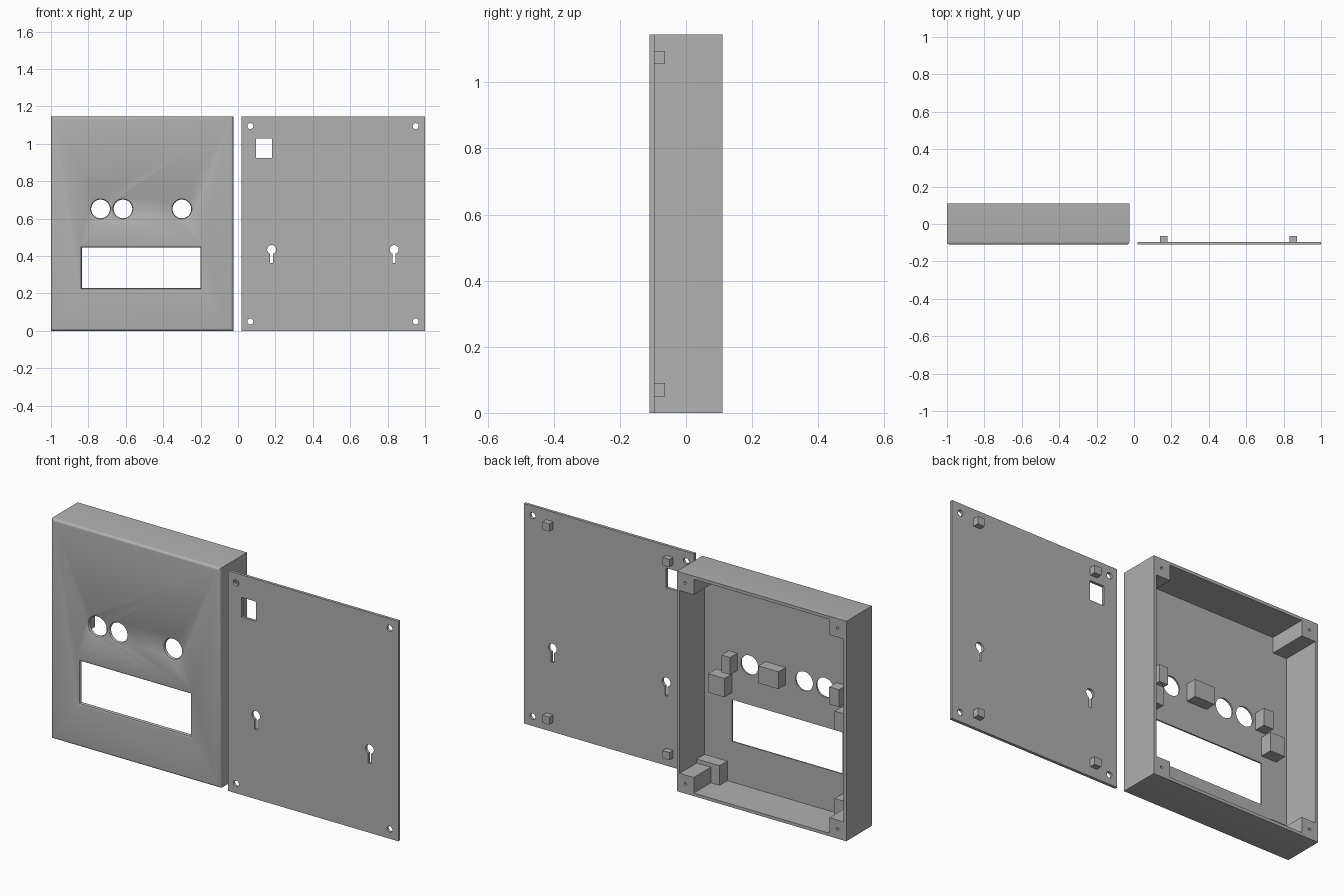
import bpy, bmesh, math

if "Cube" in bpy.data.objects:
    bpy.data.objects.remove(bpy.data.objects["Cube"], do_unlink=True)

grey = bpy.data.materials.new("plain grey")
grey.use_nodes = True
grey.diffuse_color = (0.44, 0.44, 0.44, 1)
grey.node_tree.nodes["Principled BSDF"].inputs["Base Color"].default_value = (0.44, 0.44, 0.44, 1)

FRONT, BACK = -0.11, 0.11
LEFT, RIGHT, TOP = -0.025, -1.0, 1.145
WALL, ROUND = 0.016, 0.014
INNER = FRONT + WALL


def finish(name, bm):
    bmesh.ops.recalc_face_normals(bm, faces=bm.faces)
    mesh = bpy.data.meshes.new(name)
    bm.to_mesh(mesh)
    bm.free()
    ob = bpy.data.objects.new(name, mesh)
    bpy.context.collection.objects.link(ob)
    mesh.materials.append(grey)
    return ob


def box(name, xs, ys, zs, round_front=0):
    bm = bmesh.new()
    bmesh.ops.create_cube(bm, size=1)
    for v in bm.verts:
        for i, (a, b) in enumerate((xs, ys, zs)):
            v.co[i] = max(a, b) if v.co[i] > 0 else min(a, b)
    if round_front:
        edges = [e for e in bm.edges if all(v.co.y < min(ys) + 1e-4 for v in e.verts)]
        bmesh.ops.bevel(bm, geom=edges, offset=round_front, segments=5,
                        profile=0.5, affect='EDGES')
    return finish(name, bm)


def circle(x, z, r, n=40):
    return lambda out: [(x + (r + out) * math.cos(2 * math.pi * i / n),
                         z + (r + out) * math.sin(2 * math.pi * i / n)) for i in range(n)]


def rectangle(x0, x1, z0, z1):
    return lambda o: [(x0 - o, z0 - o), (x1 + o, z0 - o), (x1 + o, z1 + o), (x0 - o, z1 + o)]


def cutter(outline, y0, y1, fillet=0):
    """Prism along y; with a fillet its mouth flares out at the front face."""
    steps = [(y0, 0), (y1, 0)]
    if fillet:
        steps = [(y0 - 0.02, fillet)]
        for i in range(6):
            a = math.pi / 2 * i / 5
            steps.append((y0 + fillet * math.sin(a), fillet * (1 - math.sin(math.acos(1 - math.sin(a))))
                          if i else fillet))
        steps.append((y1, 0))
    bm = bmesh.new()
    rings = [[bm.verts.new((x, y, z)) for x, z in outline(o)] for y, o in steps]
    for a, b in zip(rings, rings[1:]):
        for i in range(len(a)):
            j = (i + 1) % len(a)
            bm.faces.new((a[i], a[j], b[j], b[i]))
    bm.faces.new(rings[0])
    bm.faces.new(rings[-1])
    ob = finish("cutter", bm)
    ob.hide_render = True
    return ob


def cut(target, tool):
    mod = target.modifiers.new("cut", 'BOOLEAN')
    mod.operation, mod.solver, mod.object = 'DIFFERENCE', 'EXACT', tool
    bpy.context.view_layer.objects.active = target
    bpy.ops.object.modifier_apply(modifier=mod.name)
    bpy.data.objects.remove(tool, do_unlink=True)


def smooth(ob):
    bpy.ops.object.select_all(action='DESELECT')
    ob.select_set(True)
    bpy.context.view_layer.objects.active = ob
    bpy.ops.object.shade_smooth_by_angle(angle=math.radians(32))


# Open-backed case with rounded front edges
case = box("case_shell", (RIGHT, LEFT), (FRONT, BACK), (0, TOP), ROUND)
cut(case, cutter(rectangle(RIGHT + WALL, LEFT - WALL, WALL, TOP - WALL), INNER, BACK + 0.05))

# Display window and three button holes
cut(case, cutter(rectangle(-0.835, -0.2, 0.228, 0.445), FRONT, 0, 0.012))
for x in (-0.735, -0.615, -0.3):
    cut(case, cutter(circle(x, 0.652, 0.05), FRONT, 0, 0.012))
smooth(case)

# Screw posts in the case corners
for side, x0, x1 in (("left", LEFT - WALL, LEFT - 0.097), ("right", RIGHT + WALL, RIGHT + 0.097)):
    for level, z0, z1 in (("bottom", WALL, 0.097), ("top", TOP - WALL, TOP - 0.097)):
        post = box(f"{side}_{level}_screw_post", (x0, x1), (INNER, BACK), (z0, z1))
        hx = LEFT - 0.047 if side == "left" else RIGHT + 0.05
        hz = 0.05 if level == "bottom" else TOP - 0.05
        cut(post, cutter(circle(hx, hz, 0.007, 16), BACK - 0.1, BACK + 0.02))

# Mounting blocks behind the buttons
for name, x0, x1 in (("left", -0.18, -0.23), ("middle", -0.392, -0.508), ("right", -0.8, -0.857)):
    box(f"{name}_button_mount", (x0, x1), (INNER, -0.035), (0.605, 0.695))

# Mounting blocks around the display
for name, x0, x1, z0, z1 in (("upper_left", -0.107, -0.2, 0.482, 0.58),
                             ("upper_right", -0.835, -0.922, 0.482, 0.58),
                             ("lower_left", LEFT - WALL, -0.172, WALL, 0.118),
                             ("lower_right", -0.835, -0.922, WALL, 0.125)):
    box(f"{name}_display_mount", (x0, x1), (INNER, -0.03), (z0, z1))

# Back plate with screw holes, cable opening and hanging keyholes
P_BACK = -0.095
plate = box("back_plate", (0.02, 1.0), (FRONT, P_BACK), (0, TOP))
for x in (0.066, 0.95):
    for z in (0.05, TOP - 0.05):
        cut(plate, cutter(circle(x, z, 0.016, 24), FRONT - 0.05, 0))
cut(plate, cutter(rectangle(0.097, 0.181, 0.925, 1.028), FRONT - 0.05, 0))
for x in (0.18, 0.835):
    cut(plate, cutter(circle(x, 0.435, 0.024, 32), FRONT - 0.05, 0))
    cut(plate, cutter(rectangle(x - 0.008, x + 0.008, 0.362, 0.43), FRONT - 0.05, 0))
smooth(plate)

# Locating pegs on the plate
for side, x in (("right", 0.16), ("left", 0.852)):
    for level, z in (("bottom", 0.07), ("top", TOP - 0.07)):
        box(f"{side}_{level}_plate_peg", (x - 0.02, x + 0.02), (P_BACK, -0.064), (z - 0.02, z + 0.02))
